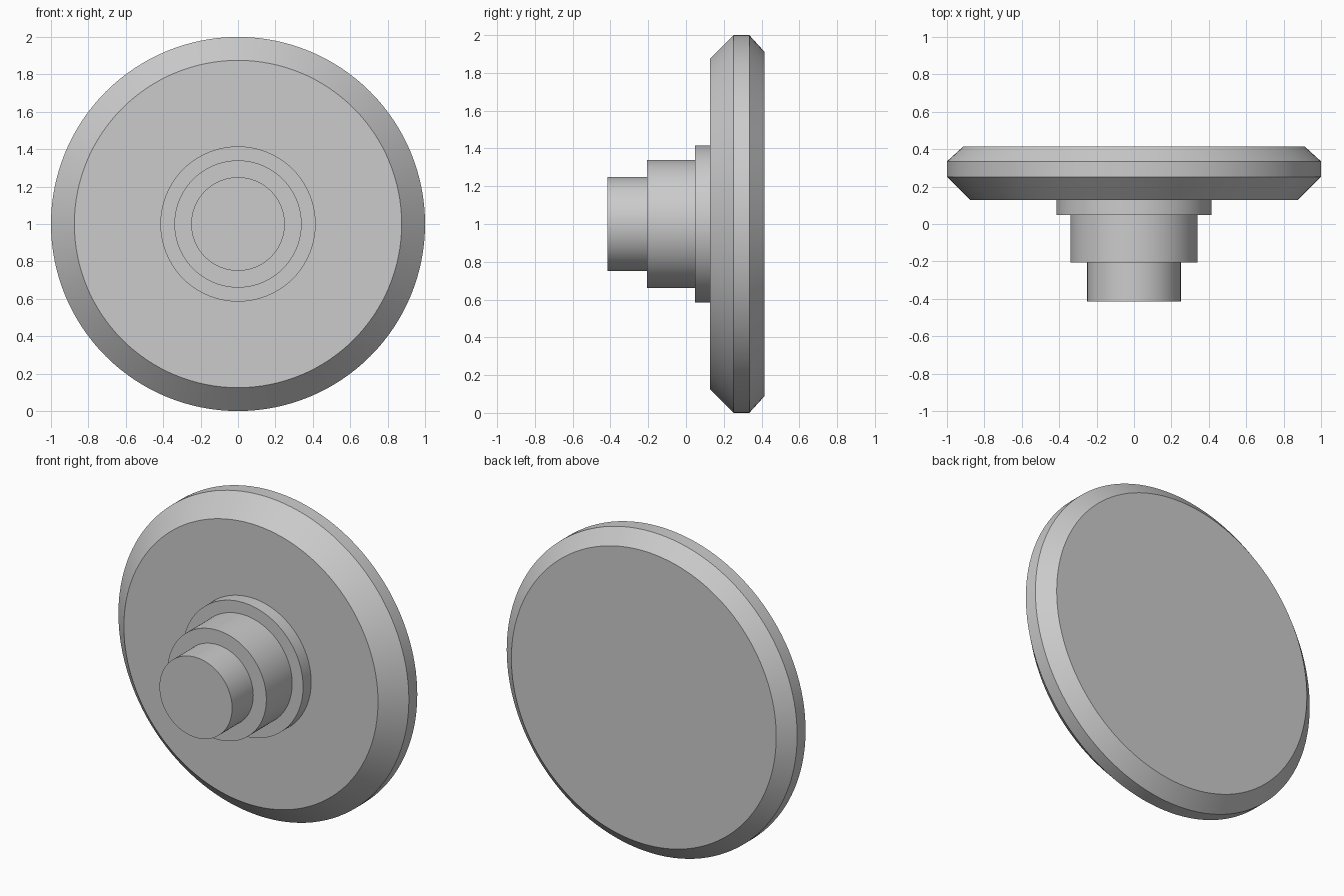
import bpy, bmesh, math

if "Cube" in bpy.data.objects:
    bpy.data.objects.remove(bpy.data.objects["Cube"])

SEGMENTS = 128
CENTRE_Z = 1.0

# (y, radius) from the tip of the stepped hub to the back of the bevelled disc
PROFILE = [
    (-0.415, 0.25), (-0.207, 0.25),    # tip
    (-0.207, 0.34), (0.047, 0.34),     # middle step
    (0.047, 0.415), (0.127, 0.415),    # collar
    (0.127, 0.875), (0.252, 1.0),      # disc, front bevel
    (0.335, 1.0), (0.415, 0.912),      # rim, back bevel
]


def lathe_y(name, profile):
    """Closed solid of revolution around the y axis."""
    bm = bmesh.new()
    rings = []
    for y, r in profile:
        rings.append([bm.verts.new((r * math.cos(a), y, CENTRE_Z + r * math.sin(a)))
                      for a in (math.tau * i / SEGMENTS for i in range(SEGMENTS))])
    for a, b in zip(rings, rings[1:]):
        for i in range(SEGMENTS):
            j = (i + 1) % SEGMENTS
            bm.faces.new((a[i], a[j], b[j], b[i]))
    bm.faces.new(rings[0])
    bm.faces.new(rings[-1])
    bmesh.ops.recalc_face_normals(bm, faces=bm.faces)
    mesh = bpy.data.meshes.new(name)
    bm.to_mesh(mesh)
    bm.free()
    obj = bpy.data.objects.new(name, mesh)
    bpy.context.collection.objects.link(obj)
    return obj


# Bevelled disc with stepped hub
disc = lathe_y("disc_with_stepped_hub", PROFILE)
bpy.context.view_layer.objects.active = disc
disc.select_set(True)
bpy.ops.object.shade_smooth_by_angle(angle=math.radians(30))
